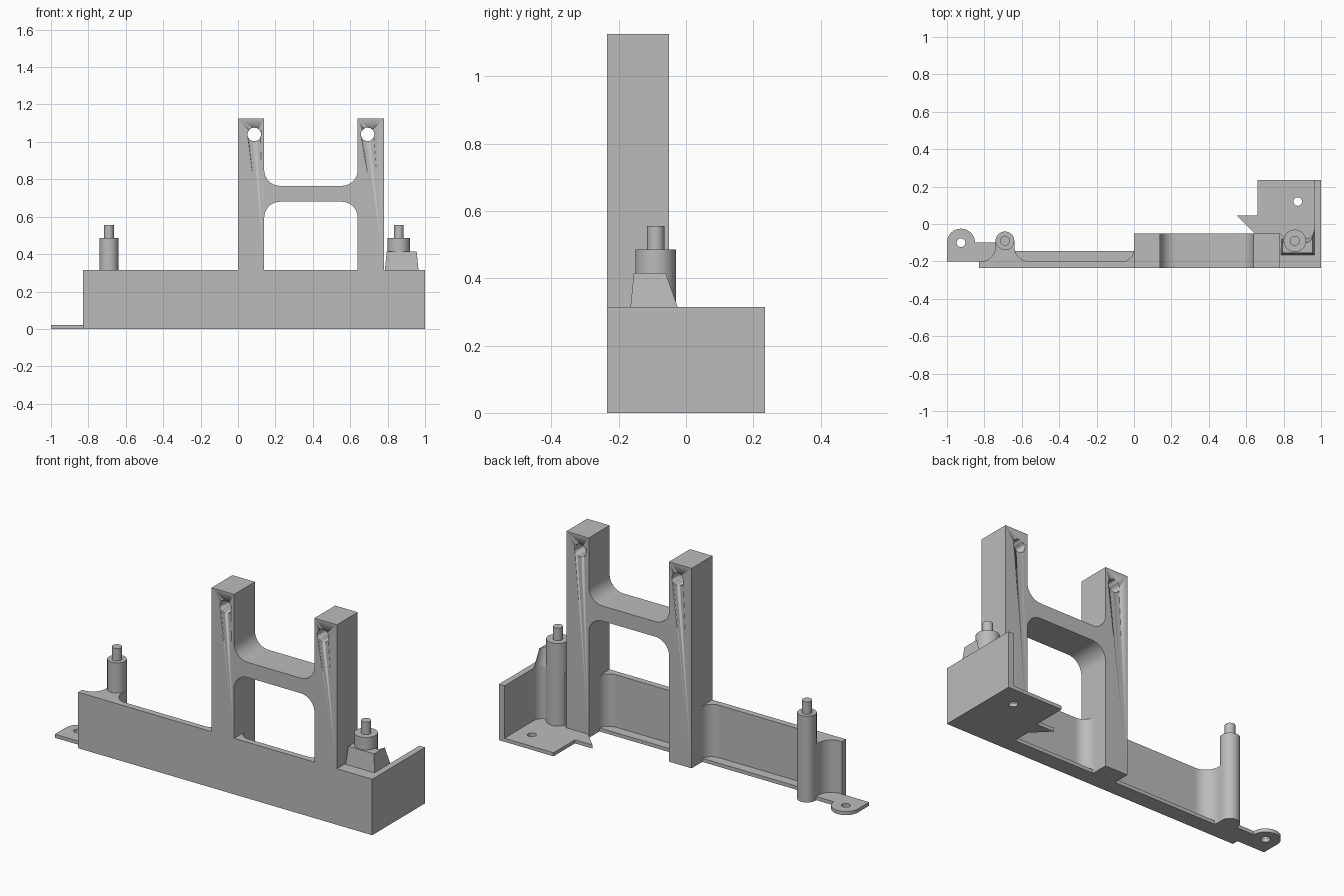
import bpy, bmesh
from math import cos, sin, radians

if "Cube" in bpy.data.objects:
    bpy.data.objects.remove(bpy.data.objects["Cube"])

grey = bpy.data.materials.new("matte grey")
grey.use_nodes = True
COLOUR = (0.5, 0.5, 0.5, 1)
grey.diffuse_color = COLOUR
grey.node_tree.nodes["Principled BSDF"].inputs["Base Color"].default_value = COLOUR

PLANES = {
    "x": lambda a, b, h: (h, a, b),
    "y": lambda a, b, h: (a, h, b),
    "z": lambda a, b, h: (a, b, h),
}


def arc(cx, cy, r, start, end, n=10):
    angles = [radians(start + (end - start) * i / n) for i in range(n + 1)]
    return [(cx + r * cos(t), cy + r * sin(t)) for t in angles]


def circle(cx, cy, r):
    return arc(cx, cy, r, 0, 360, 40)[:-1]


def rect(a0, b0, a1, b1):
    return [(a0, b0), (a1, b0), (a1, b1), (a0, b1)]


def solid(name, axis, profile, low, high, top=None, holes=()):
    """Extrude a profile along an axis, optionally lofting to another top."""
    place = PLANES[axis]
    bm = bmesh.new()
    lower = [bm.verts.new(place(a, b, low)) for a, b in profile]
    upper = [bm.verts.new(place(a, b, high)) for a, b in (top or profile)]
    bm.faces.new(lower[::-1])
    bm.faces.new(upper)
    for i in range(len(lower)):
        j = (i + 1) % len(lower)
        bm.faces.new((lower[i], lower[j], upper[j], upper[i]))
    bmesh.ops.recalc_face_normals(bm, faces=bm.faces)
    mesh = bpy.data.meshes.new(name)
    bm.to_mesh(mesh)
    bm.free()
    mesh.materials.append(grey)
    obj = bpy.data.objects.new(name, mesh)
    bpy.context.collection.objects.link(obj)
    bpy.ops.object.select_all(action="DESELECT")
    obj.select_set(True)
    bpy.context.view_layer.objects.active = obj
    for hole in holes:
        cutter = solid(name + "_cutter", axis, circle(*hole), low - 0.1, high + 0.1)
        cutter.hide_render = True
        bpy.ops.object.select_all(action="DESELECT")
        obj.select_set(True)
        bpy.context.view_layer.objects.active = obj
        mod = obj.modifiers.new("hole", "BOOLEAN")
        mod.operation = "DIFFERENCE"
        mod.solver = "EXACT"
        mod.object = cutter
        bpy.ops.object.modifier_apply(modifier=mod.name)
        bpy.data.objects.remove(cutter)
    bpy.ops.object.shade_smooth_by_angle(angle=radians(30))
    return obj


FRONT, INNER, BACK = -0.235, -0.2, -0.05
WALL, SHEET, TOP = 0.315, 0.02, 1.125

# Walls
solid("front_wall", "z", rect(-0.83, FRONT, 0.965, INNER), 0, WALL)
solid("end_wall", "z", rect(0.965, FRONT, 1, 0.235), 0, WALL)

# Bottom ledge along the inside of the front wall
for name, x0, x1 in (("outer_ledge", -0.83, 0), ("middle_ledge", 0.14, 0.64)):
    solid(name, "z", rect(x0, INNER, x1, -0.145), 0, SHEET)

# Upright posts, notched over the front wall, with a hole near the top
post = [(FRONT, TOP), (FRONT, WALL), (INNER, WALL), (INNER, 0), (BACK, 0), (BACK, TOP)]
for name, x0, hole_x in (("right_post", 0, 0.087), ("left_post", 0.64, 0.693)):
    obj = solid(name, "x", post, x0, x0 + 0.14)
    cutter = solid(name + "_cutter", "y", circle(hole_x, 1.04, 0.036), -0.4, 0.1)
    cutter.hide_render = True
    mod = obj.modifiers.new("hole", "BOOLEAN")
    mod.operation = "DIFFERENCE"
    mod.solver = "EXACT"
    mod.object = cutter
    bpy.context.view_layer.objects.active = obj
    bpy.ops.object.modifier_apply(modifier=mod.name)
    bpy.data.objects.remove(cutter)

# Crossbar with rounded corners into both posts
R = 0.085
bar = (arc(0.14 + R, 0.85, R, 180, 270) + arc(0.64 - R, 0.85, R, 270, 360)
       + arc(0.64 - R, 0.595, R, 0, 90) + arc(0.14 + R, 0.595, R, 90, 180))
solid("crossbar", "y", bar, FRONT, BACK)

# Concave fillets between the front wall and the posts
F = 0.065
for i, (x, side) in enumerate(((0, -1), (0.14, 1), (0.64, -1))):
    start = 270 if side < 0 else 180
    curve = arc(x + side * F, INNER + F, F, start, start + 90)
    solid(f"post_fillet_{i + 1}", "z", [(x, INNER)] + curve, 0, WALL)

# Pegs
for name, x, r in (("right_peg", -0.69, 0.05), ("left_peg", 0.86, 0.06)):
    solid(name, "z", circle(x, -0.09, r), 0, 0.485)
    solid(name + "_pin", "z", circle(x, -0.09, 0.026), 0.485, 0.555)

# Web joining the right peg to the wall
web = (arc(-0.82, -0.12, 0.08, 270, 360) + [(-0.74, -0.09), (-0.64, -0.09)]
       + arc(-0.56, -0.12, 0.08, 180, 270))
solid("right_peg_web", "z", web, 0, WALL)

# Web and tapered block around the left peg
corner = arc(0.91, -0.025, 0.055, 0, -90)
solid("left_peg_web", "z",
      [(0.78, INNER), (0.965, INNER)] + corner + [(0.81, -0.08), (0.78, BACK)], 0, WALL)
solid("left_peg_block", "z",
      [(0.785, -0.165), (0.965, -0.165)] + corner + [(0.79, -0.08)], WALL, 0.415,
      top=[(0.795, -0.155), (0.955, -0.155)]
      + arc(0.915, -0.06, 0.04, 0, -90) + [(0.795, -0.1)])

# Mounting tab at the right end
tab = ([(-1, INNER), (-0.83, INNER), (-0.74, INNER), (-0.74, -0.1)]
       + arc(-0.925, -0.1, 0.075, 0, 180, 20))
solid("mounting_tab", "z", tab, 0, SHEET, holes=[(-0.925, -0.1, 0.023)])

# Floor plate behind the end wall
plate = [(0.78, INNER), (0.965, INNER), (0.965, 0.235), (0.66, 0.235), (0.66, 0.045),
         (0.55, 0.045), (0.645, BACK), (0.78, BACK)]
solid("floor_plate", "z", plate, 0, SHEET, holes=[(0.875, 0.12, 0.023)])
